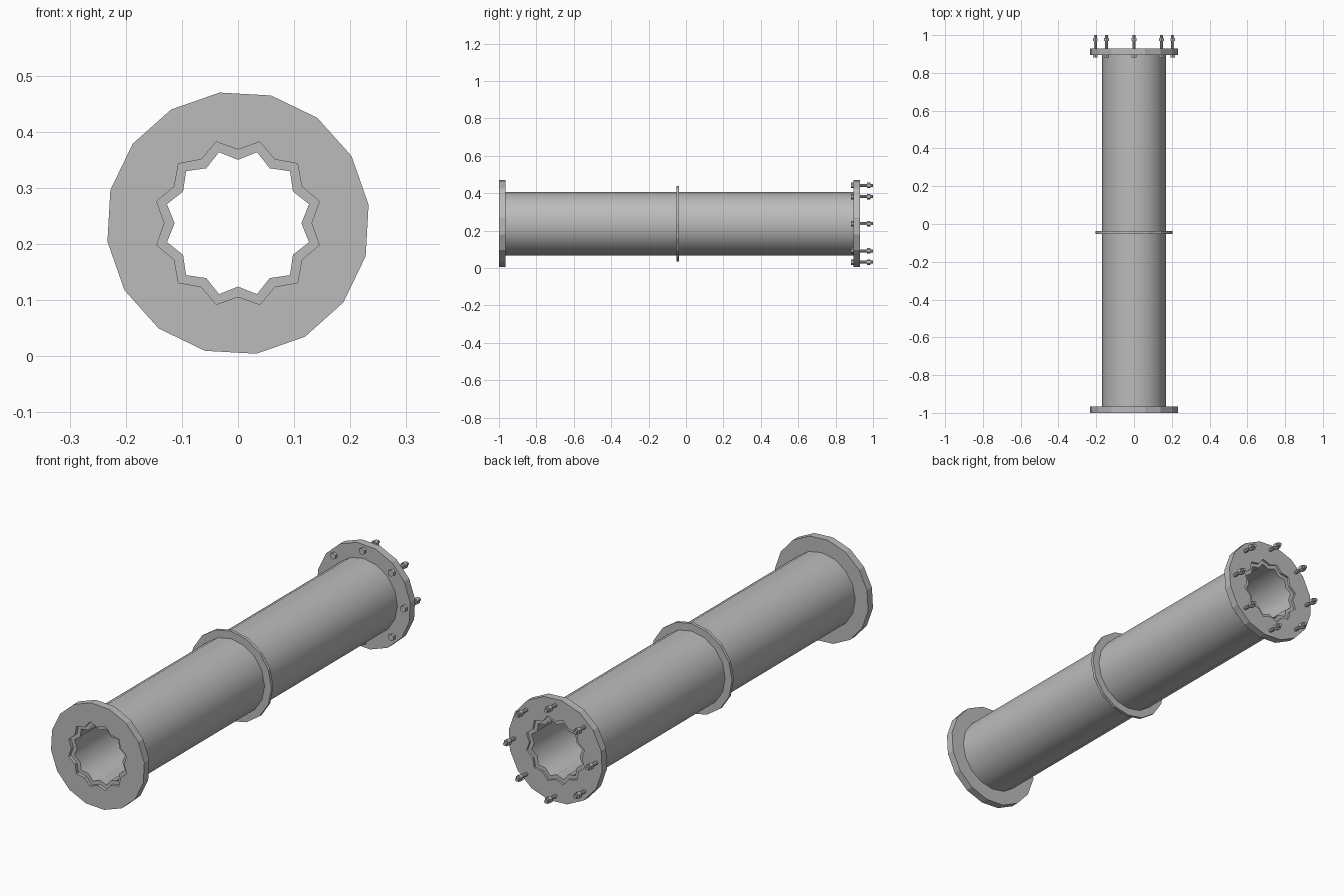
import bpy, bmesh
from math import cos, sin, pi, radians
from mathutils import Matrix

if "Cube" in bpy.data.objects:
    bpy.data.objects.remove(bpy.data.objects["Cube"])

AXIS_Z = 0.237

steel = bpy.data.materials.new("grey steel")
steel.use_nodes = True
steel.diffuse_color = (0.5, 0.5, 0.5, 1)
steel.node_tree.nodes["Principled BSDF"].inputs["Base Color"].default_value = (0.5, 0.5, 0.5, 1)


def finish(bm, name):
    bmesh.ops.recalc_face_normals(bm, faces=bm.faces)
    mesh = bpy.data.meshes.new(name)
    bm.to_mesh(mesh)
    bm.free()
    mesh.materials.append(steel)
    obj = bpy.data.objects.new(name, mesh)
    bpy.context.collection.objects.link(obj)
    return obj


def polygon(radius, sides, turn=0):
    return [(radius * cos(turn + 2 * pi * i / sides),
             radius * sin(turn + 2 * pi * i / sides)) for i in range(sides)]


def star(tip, valley, points=12):
    result = []
    for i in range(points * 2):
        r = tip if i % 2 else valley
        a = pi * i / points
        result.append((r * cos(a), r * sin(a)))
    return result


def tube(name, y0, y1, outer, inner, smooth=False):
    """Hollow straight section along y between two cross-sections."""
    bm = bmesh.new()
    rims = {y0: [], y1: []}
    for outline in (outer, inner):
        rings = []
        for y in (y0, y1):
            ring = [bm.verts.new((x, y, z + AXIS_Z)) for x, z in outline]
            rings.append(ring)
        n = len(outline)
        for i in range(n):
            j = (i + 1) % n
            face = bm.faces.new((rings[0][i], rings[0][j], rings[1][j], rings[1][i]))
            face.smooth = smooth
            for ring, y in zip(rings, (y0, y1)):
                rims[y].append(bm.edges.get((ring[i], ring[j])))
    # Annular end caps with crisp rims
    for edges in rims.values():
        bmesh.ops.triangle_fill(bm, edges=edges, use_beauty=True)
        for edge in edges:
            edge.smooth = False
    return finish(bm, name)


# Main pipe with fluted bore
tube("pipe", -0.985, 0.92, polygon(0.169, 16), star(0.131, 0.113), smooth=True)

# End flanges and middle collar
flange_bore = star(0.15, 0.131)
tube("front_flange", -1.0, -0.965, polygon(0.235, 16, radians(8)), flange_bore)
tube("rear_flange", 0.895, 0.93, polygon(0.235, 16, radians(8)), flange_bore)
tube("middle_collar", -0.052, -0.038, polygon(0.203, 16), polygon(0.16, 16))


def rod(bm, x, z, y0, y1, radius, sides):
    place = Matrix.Translation((x, (y0 + y1) / 2, z)) @ Matrix.Rotation(pi / 2, 4, "X")
    bmesh.ops.create_cone(bm, cap_ends=True, segments=sides, radius1=radius,
                          radius2=radius, depth=y1 - y0, matrix=place)


# Bolt circle: head, shank and nut
for k, (x, z) in enumerate(polygon(0.205, 8)):
    bm = bmesh.new()
    z += AXIS_Z
    rod(bm, x, z, 0.882, 0.896, 0.015, 6)
    rod(bm, x, z, 0.89, 1.0, 0.008, 8)
    rod(bm, x, z, 0.968, 0.986, 0.015, 6)
    finish(bm, f"flange_bolt_{k + 1}")
